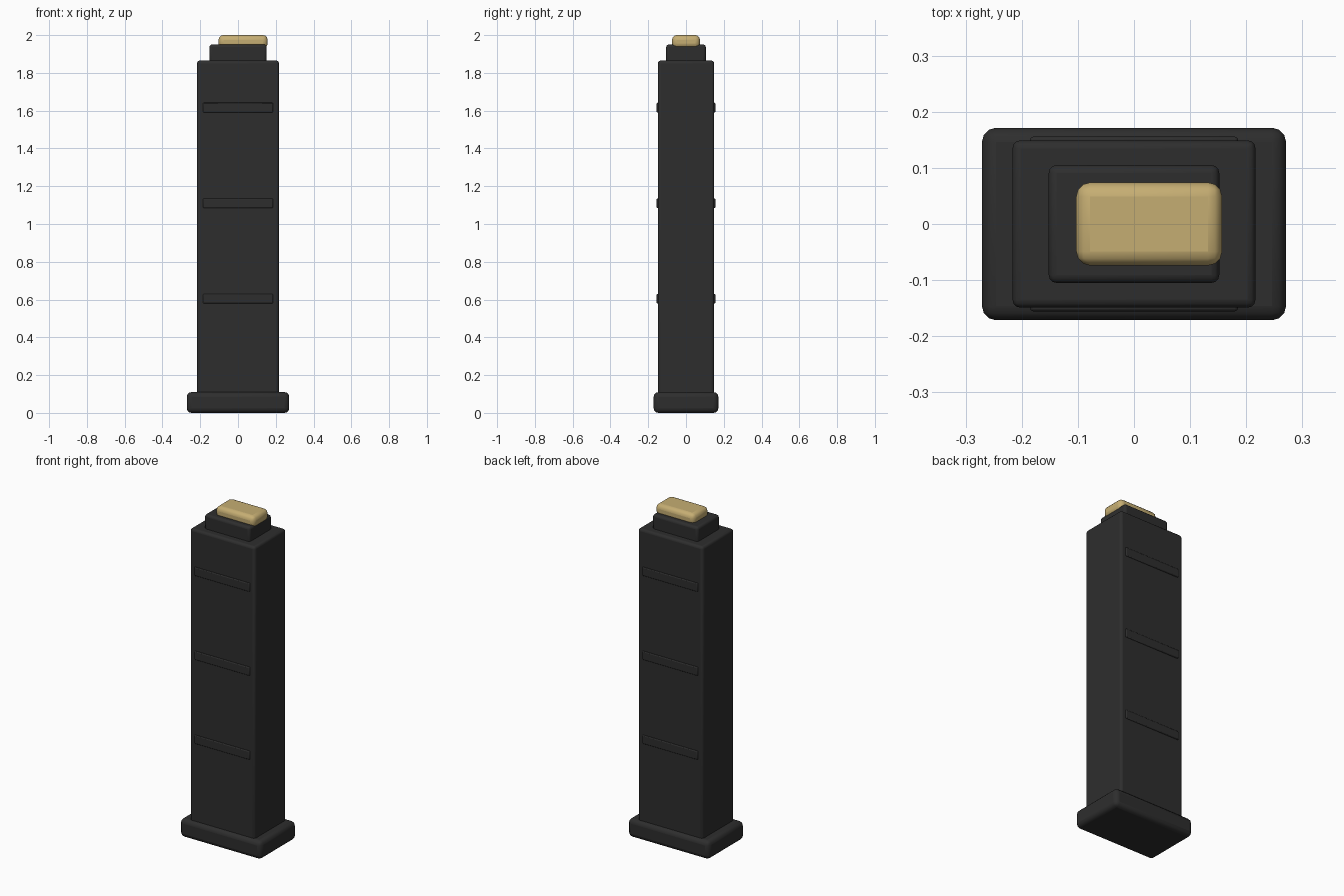
import bpy

cube = bpy.data.objects.get("Cube")
if cube:
    bpy.data.objects.remove(cube, do_unlink=True)


def material(name, colour):
    m = bpy.data.materials.new(name)
    m.use_nodes = True
    m.diffuse_color = colour
    bsdf = m.node_tree.nodes["Principled BSDF"]
    bsdf.inputs["Base Color"].default_value = colour
    bsdf.inputs["Roughness"].default_value = 0.6
    return m


black = material("black polymer", (0.027, 0.027, 0.027, 1))
brass = material("brass", (0.56, 0.42, 0.17, 1))


def rounded_box(name, centre, size, radius, mat, segments=3):
    """Box with rounded edges, smooth shaded."""
    bpy.ops.mesh.primitive_cube_add(size=1, location=centre)
    ob = bpy.context.object
    ob.name = name
    ob.scale = size
    bpy.ops.object.transform_apply(location=False, rotation=False, scale=True)
    bevel = ob.modifiers.new("rounded edges", "BEVEL")
    bevel.width = radius
    bevel.segments = segments
    bevel.limit_method = "ANGLE"
    ob.data.materials.append(mat)
    bpy.ops.object.shade_smooth_by_angle()
    return ob


# Base plate, main body and feed lips
rounded_box("base_plate", (0, 0, 0.055), (0.542, 0.343, 0.11), 0.025, black)
rounded_box("body", (0, 0, 0.98), (0.433, 0.298, 1.77), 0.014, black)
rounded_box("feed_lips", (0, 0, 1.9), (0.304, 0.21, 0.1), 0.014, black)

# Raised ribs on the front and back
for level, z in zip(("lower", "middle", "upper"), (0.604, 1.11, 1.616)):
    for side, y in (("front", -0.148), ("back", 0.148)):
        rounded_box(f"{level}_{side}_rib", (0, y, z), (0.37, 0.015, 0.052), 0.005, black, 2)

# Top round, set slightly toward the left
rounded_box("top_round", (0.027, 0, 1.965), (0.26, 0.148, 0.07), 0.025, brass)
